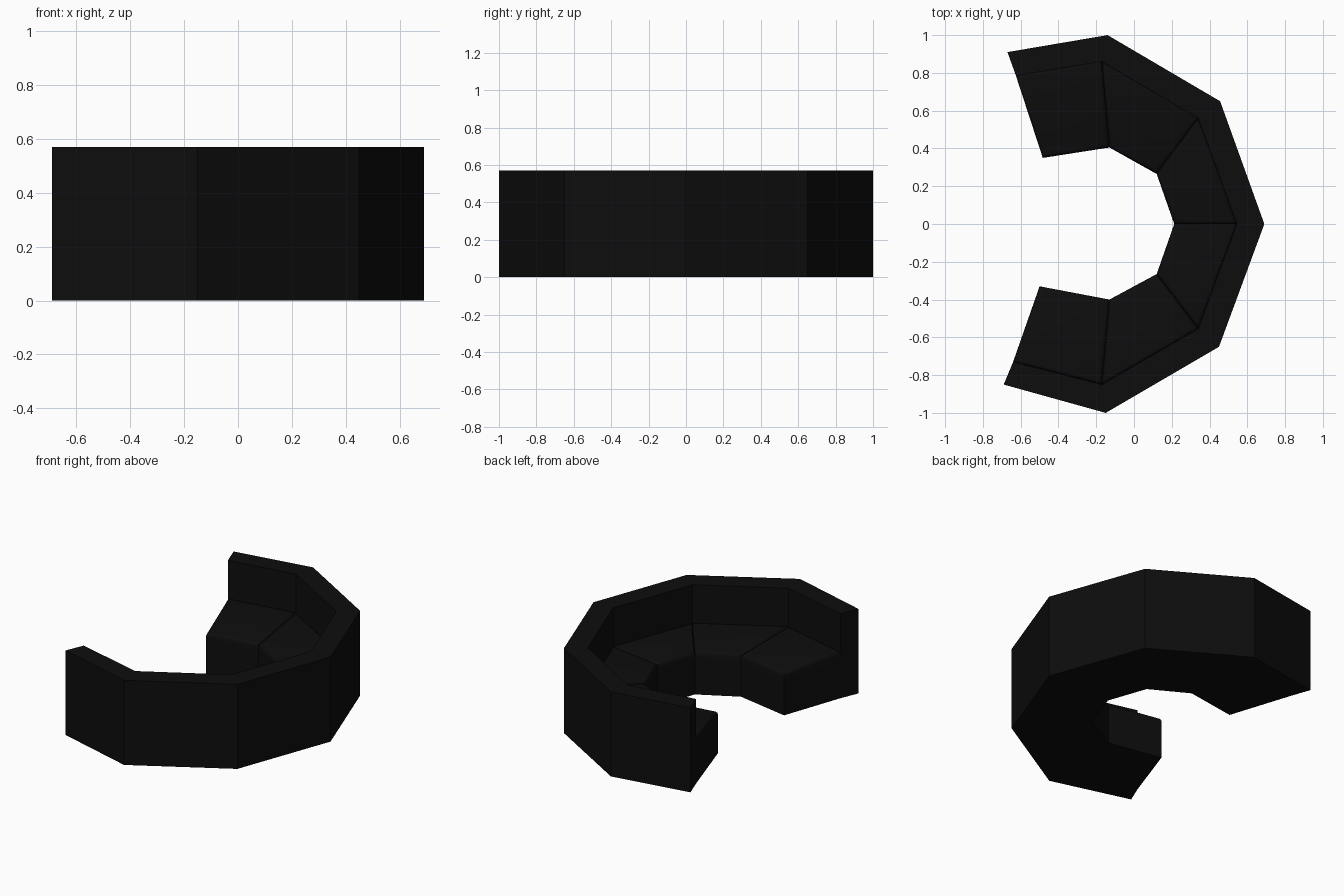
import bpy, bmesh
from math import radians

cube = bpy.data.objects.get("Cube")
if cube:
    bpy.data.objects.remove(cube, do_unlink=True)

leather = bpy.data.materials.new("black_leather")
leather.use_nodes = True
colour = (0.004, 0.004, 0.004, 1)
leather.diffuse_color = colour
leather.node_tree.nodes["Principled BSDF"].inputs["Base Color"].default_value = colour

# Plan outlines, each running around the curve from one end to the other
outer = [(-.67, .91), (-.14, 1), (.456, .65), (.69, 0), (.45, -.65), (-.15, -1), (-.69, -.85)]
middle = [(-.625, .785), (-.17, .86), (.34, .56), (.545, 0), (.34, -.555), (-.17, -.85), (-.64, -.73)]
inner = [(-.483, .35), (-.13, .405), (.12, .265), (.213, 0), (.12, -.265), (-.13, -.4), (-.5, -.33)]

BACK_TOP, BASE_TOP = .57, .235
SEAT_FRONT, SEAT_REAR = .285, .32


def band(name, rear, front, bottom, rear_top, front_top, bevel=0):
    """Closed solid swept between a rear and a front outline."""
    bm = bmesh.new()
    rings = [[bm.verts.new((*r, bottom)), bm.verts.new((*f, bottom)),
              bm.verts.new((*f, front_top)), bm.verts.new((*r, rear_top))]
             for r, f in zip(rear, front)]
    for a, b in zip(rings, rings[1:]):
        for i in range(4):
            j = (i + 1) % 4
            bm.faces.new((a[i], a[j], b[j], b[i]))
    bm.faces.new(rings[0])
    bm.faces.new(rings[-1][::-1])
    bmesh.ops.recalc_face_normals(bm, faces=bm.faces)
    if bevel:
        # Soften only the rim of the upper face
        rim = [e for e in bm.edges if all(v.co.z > bottom + .01 for v in e.verts)]
        bmesh.ops.bevel(bm, geom=rim, offset=bevel, segments=3, profile=.5, affect='EDGES')
    mesh = bpy.data.meshes.new(name)
    bm.to_mesh(mesh)
    bm.free()
    mesh.materials.append(leather)
    obj = bpy.data.objects.new(name, mesh)
    bpy.context.collection.objects.link(obj)
    if bevel:
        bpy.ops.object.select_all(action='DESELECT')
        obj.select_set(True)
        bpy.context.view_layer.objects.active = obj
        bpy.ops.object.shade_smooth_by_angle(angle=radians(35))
    return obj


# Tall curved back and the plinth under the seats
band("backrest", outer, middle, 0, BACK_TOP, BACK_TOP)
band("seat_base", middle, inner, 0, BASE_TOP, BASE_TOP)

# One sloping, soft-edged cushion per section
for i in range(len(inner) - 1):
    band(f"seat_cushion_{i + 1}", middle[i:i + 2], inner[i:i + 2],
         BASE_TOP, SEAT_REAR, SEAT_FRONT, bevel=.022)
